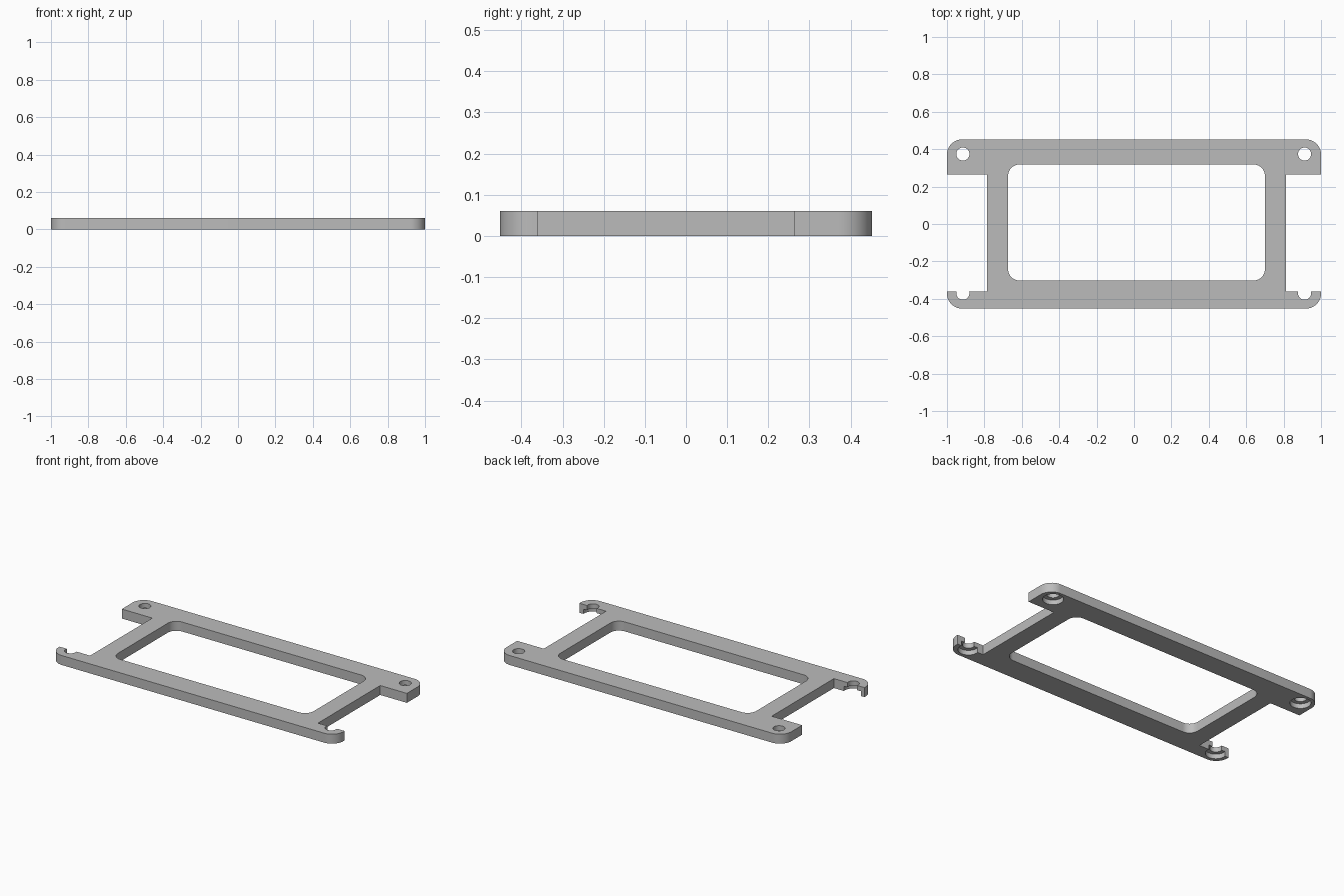
import bpy, bmesh, math
from math import cos, sin, pi

cube = bpy.data.objects.get("Cube")
if cube:
    bpy.data.objects.remove(cube, do_unlink=True)

HEIGHT = 0.06
HALF_Y = 0.452

grey = bpy.data.materials.new("plain grey")
grey.use_nodes = True
colour = (0.5, 0.5, 0.5, 1)
grey.diffuse_color = colour
grey.node_tree.nodes["Principled BSDF"].inputs["Base Color"].default_value = colour


def prism(name, outline, z0, z1):
    """Extrude a flat outline between two heights."""
    bm = bmesh.new()
    base = bm.faces.new([bm.verts.new((x, y, z0)) for x, y in outline])
    top = bmesh.ops.extrude_face_region(bm, geom=[base])["geom"]
    verts = [v for v in top if isinstance(v, bmesh.types.BMVert)]
    bmesh.ops.translate(bm, verts=verts, vec=(0, 0, z1 - z0))
    bmesh.ops.recalc_face_normals(bm, faces=bm.faces)
    mesh = bpy.data.meshes.new(name)
    bm.to_mesh(mesh)
    bm.free()
    mesh.materials.append(grey)
    obj = bpy.data.objects.new(name, mesh)
    bpy.context.collection.objects.link(obj)
    return obj


def rounded_rect(x0, x1, y0, y1, r, steps=12):
    corners = [(x1 - r, y1 - r), (x0 + r, y1 - r), (x0 + r, y0 + r), (x1 - r, y0 + r)]
    return [(cx + r * cos((i + k / steps) * pi / 2), cy + r * sin((i + k / steps) * pi / 2))
            for i, (cx, cy) in enumerate(corners) for k in range(steps + 1)]


def rect(x0, x1, y0, y1):
    return [(x0, y0), (x1, y0), (x1, y1), (x0, y1)]


def circle(cx, cy, r, n=48):
    return [(cx + r * cos(2 * pi * i / n), cy + r * sin(2 * pi * i / n)) for i in range(n)]


# Rounded base plate
frame = prism("mounting_frame", rounded_rect(-1, 1, -HALF_Y, HALF_Y, 0.08), 0, HEIGHT)

# Central window and the two side notches
low, high = -0.1, HEIGHT + 0.1
cutters = [
    prism("window_cutter", rounded_rect(-0.673, 0.70, -0.302, 0.318, 0.06), low, high),
    prism("right_notch_cutter", rect(-1.2, -0.786, -0.36, 0.264), low, high),
    prism("left_notch_cutter", rect(0.813, 1.2, -0.36, 0.264), low, high),
]

# Screw holes with wider recesses on the underside
for x in (-0.915, 0.912):
    for y in (-0.37, 0.374):
        cutters.append(prism("hole_cutter", circle(x, y, 0.035), low, high))
        cutters.append(prism("recess_cutter", circle(x, y, 0.06), low, HEIGHT / 2))

for cutter in cutters:
    cutter.hide_render = True
    mod = frame.modifiers.new(cutter.name, "BOOLEAN")
    mod.operation = "DIFFERENCE"
    mod.solver = "EXACT"
    mod.object = cutter

# Apply the cuts and remove the cutters
bpy.ops.object.select_all(action="DESELECT")
bpy.context.view_layer.objects.active = frame
frame.select_set(True)
for name in [m.name for m in frame.modifiers]:
    bpy.ops.object.modifier_apply(modifier=name)
for cutter in cutters:
    bpy.data.objects.remove(cutter, do_unlink=True)

bpy.ops.object.shade_smooth_by_angle(angle=math.radians(30))
